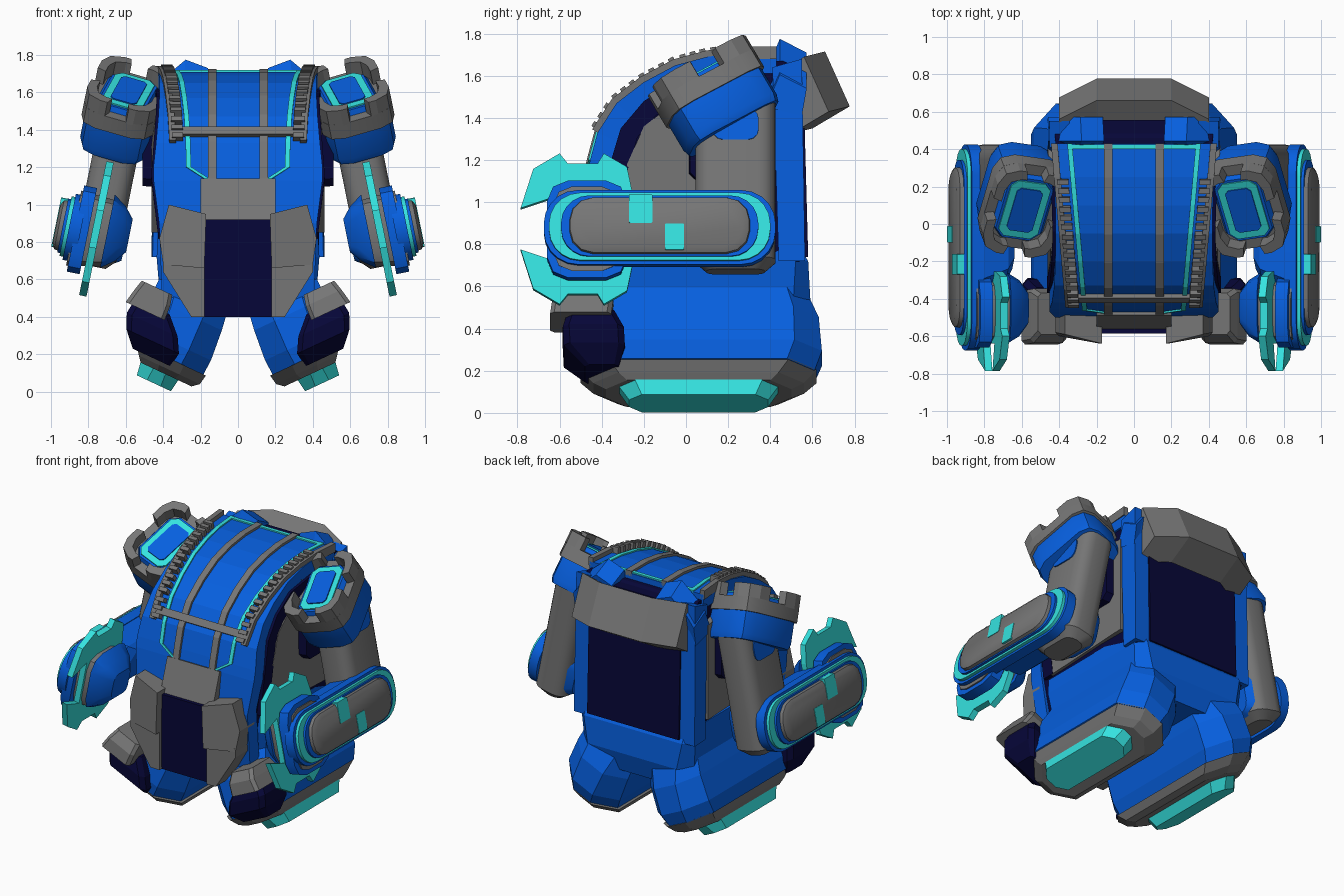
import bpy, bmesh, math
from mathutils import Matrix, Vector

cube = bpy.data.objects.get("Cube")
if cube:
    bpy.data.objects.remove(cube, do_unlink=True)


def material(name, rgb):
    m = bpy.data.materials.new(name)
    m.use_nodes = True
    m.diffuse_color = (*rgb, 1)
    m.node_tree.nodes["Principled BSDF"].inputs["Base Color"].default_value = (*rgb, 1)
    return m


BLUE = material("bright blue", (.002, .115, .74))
CYAN = material("cyan", (.035, .76, .74))
GREY = material("mid grey", (.18, .18, .18))
NAVY = material("dark navy", (.002, .002, .04))

ID = Matrix.Identity(4)
# Axis swaps: profile (a, b) with depth u
SIDE = Matrix(((0, 0, 1, 0), (1, 0, 0, 0), (0, 1, 0, 0), (0, 0, 0, 1)))   # a=y b=z u=x
FRONT = Matrix(((1, 0, 0, 0), (0, 0, 1, 0), (0, 1, 0, 0), (0, 0, 0, 1)))  # a=x b=z u=y


def loft(name, rings, mat, M=ID, mirror=False, smooth=False):
    """Skin a list of matching closed rings and cap both ends."""
    bm = bmesh.new()
    vs = [[bm.verts.new(M @ Vector(p)) for p in r] for r in rings]
    n = len(vs[0])
    for a, b in zip(vs, vs[1:]):
        for i in range(n):
            j = (i + 1) % n
            bm.faces.new((a[i], a[j], b[j], b[i]))
    bm.faces.new(vs[0][::-1])
    bm.faces.new(vs[-1])
    bmesh.ops.recalc_face_normals(bm, faces=bm.faces)
    me = bpy.data.meshes.new(name)
    bm.to_mesh(me)
    bm.free()
    me.materials.append(mat)
    if smooth:
        me.shade_smooth()
        me.set_sharp_from_angle(angle=math.radians(32))
    ob = bpy.data.objects.new(name, me)
    bpy.context.collection.objects.link(ob)
    if mirror:
        mod = ob.modifiers.new("Mirror", 'MIRROR')
        mod.use_mirror_merge = False
    return ob


def rounded(cx, cy, hx, hy, c, n=1):
    """Rectangle with chamfered (n=1) or rounded corners."""
    pts = []
    for k, (sx, sy) in enumerate(((1, 1), (-1, 1), (-1, -1), (1, -1))):
        for i in range(n + 1):
            a = math.pi / 2 * (k + i / n)
            pts.append((cx + sx * (hx - c) + c * math.cos(a), cy + sy * (hy - c) + c * math.sin(a)))
    return pts


def stack(name, sections, mat, M=ID, mirror=True, n=1):
    """Sections are (height, centre a, centre b, half a, half b, corner)."""
    rings = [[(x, y, s[0]) for x, y in rounded(*s[1:], n)] for s in sections]
    return loft(name, rings, mat, M, mirror, n > 1)


def prism(name, pts, u0, u1, mat, M=ID, mirror=True):
    return loft(name, [[(a, b, u) for a, b in pts] for u in (u0, u1)], mat, M, mirror)


def band(name, path, xin, xout, t_out, t_in, mat, mirror=False):
    """Strap following a path in the side plane, between two x limits."""
    rings = []
    for i, p in enumerate(path):
        q, r = Vector(path[max(i - 1, 0)]), Vector(path[min(i + 1, len(path) - 1)])
        d = (r - q).normalized()
        nrm = Vector((-d.y, d.x))
        o, s = Vector(p) + nrm * t_out, Vector(p) - nrm * t_in
        a, b = xin(*p), xout(*p)
        rings.append([(a, *o), (b, *o), (b, *s), (a, *s)])
    return loft(name, rings, mat, ID, mirror)


def width(y, z):
    return .475 + .05 * y - .12 * max(0, z - 1.2) - .14 * min(.35, max(0, 1.1 - z))


def edge(y, z):
    return .31 + .09 * y if z > 1.19 else .16 + 1.5 * max(0, z - 1.13)


def offset(d):
    return lambda y, z: edge(y, z) + d


def beside(d):
    return lambda y, z: width(y, z) + d


def const(d):
    return lambda y, z: d


# Torso: dark core, blue shells and arched panel
hump = [(-.47, 1.13), (-.455, 1.2), (-.42, 1.33), (-.33, 1.47), (-.2, 1.57), (-.05, 1.65), (.1, 1.69),
        (.25, 1.71), (.43, 1.71)]
outline = [(-.42, .6), (-.45, .9)] + [(y + .03, z - .04) for y, z in hump] + [(.53, 1.64), (.54, .72)]
loft("torso_core", [[(s * (width(y, z) - .02), y, z) for y, z in outline] for s in (-1, 1)], NAVY)
band("torso_shell", [(-.44, .45), (-.5, .9)] + hump, edge, beside(0), 0, .1, BLUE, True)
band("arched_panel", hump, lambda y, z: -edge(y, z), edge, 0, .06, BLUE)
band("panel_trim", hump, offset(-.018), offset(.008), .009, .02, CYAN, True)
band("panel_top_trim", [(.4, 1.71), (.425, 1.71)], const(-.33), const(.33), .009, .02, CYAN)
band("panel_strip", hump, const(.115), const(.16), .016, .02, GREY, True)
band("panel_cross_strip", [(-.405, 1.365), (-.378, 1.405)], const(-.34), const(.34), .022, .03, GREY)
band("shoulder_rail", hump[2:], offset(.06), offset(.095), .03, .03, GREY, True)

# Row of small teeth beside each rail
for i in range(16):
    t = 2.15 + 4.7 * i / 15
    k = int(t)
    a, b = Vector(hump[k]), Vector(hump[k + 1])
    p, d = a.lerp(b, t - k), (b - a).normalized() * .014
    band(f"rail_tooth_{i + 1}", [tuple(p - d), tuple(p + d)], offset(.02), offset(.08), .042, .02, GREY, True)

# Flanks: dark arch around a grey panel, dark arm joint
band("flank_rim", [(-.37, .85), (-.37, 1.15), (-.31, 1.35), (-.2, 1.48), (-.04, 1.58), (.2, 1.62)],
     beside(-.06), beside(.008), 0, .09, NAVY, True)
flank = [(-.3, .85), (-.28, 1.18), (-.2, 1.36), (-.02, 1.5), (.2, 1.54), (.42, 1.5), (.42, .85)]
loft("flank_panel", [[(width(y, z) + d, y, z) for y, z in flank] for d in (-.06, .002)], GREY, ID, True)
stack("arm_joint", [(.4, .18, 1.29, .17, .2, .04), (.51, .18, 1.29, .16, .19, .04)], NAVY, SIDE)

# Front plates
band("chest_plate", [(-.555, .9), (-.475, 1.135)], const(-.2), const(.2), .012, .06, GREY)
band("front_apron", [(-.55, .4), (-.56, .92)], const(-.19), const(.19), .025, .1, NAVY)
prism("hip_plate", [(.18, .4), (.25, .4), (.4, .64), (.4, .7), (.18, .7)], -.6, -.44, GREY, FRONT)
loft("upper_hip_plate", [[(.18, y, .66), (.4, y + .04, .68), (.42, y + .06, .82), (.37, y + .05, 1), (.17, y, .95)]
                         for y in (-.64, -.48)], GREY, ID, True)

# Back: posts, shoulder blocks, dark panel and curved plate
post = [(.41, 1.64), (.55, 1.68), (.565, .72), (.44, .72)]
loft("back_post", [[(.345, y, z) for y, z in post], [(width(y, z) + .008, y, z) for y, z in post]], BLUE, ID, True)
block = [(.38, 1.62), (.445, 1.775), (.573, 1.71), (.55, 1.58)]
loft("shoulder_block", [[(x + (1.775 - z) * lean, y, z - drop) for y, z in block]
                        for x, drop, lean in ((.16, .045, .1), (.28, 0, .1), (.4, .1, .1), (.46, .17, 0))],
     BLUE, ID, True)
prism("back_panel", [(.45, 1.66), (.555, 1.66), (.58, .74), (.45, .74)], -.35, .35, NAVY, SIDE, False)
plate = [(.54, 1.635), (.66, 1.715), (.777, 1.455), (.6, 1.35)]
loft("back_plate", [[(x, y - d, z - d / 4) for y, z in plate]
                    for x, d in ((-.4, .1), (-.2, 0), (.2, 0), (.4, .1))], GREY)

# Pelvis
stack("pelvis", [(.4, 0, .1, .34, .45, .1), (.54, 0, .11, .42, .48, .08), (.72, 0, .1, .435, .48, .06),
                 (.82, 0, .07, .43, .45, .06)], BLUE, mirror=False)

# Legs, splayed outwards
LEG = Matrix.Translation((.45, 0, .045)) @ Matrix.Rotation(math.radians(-25), 4, 'Y')
stack("sole", [(0, 0, .06, .1, .33, .06), (.09, 0, .06, .115, .39, .08)], CYAN, LEG)
stack("foot_band", [(.07, -.04, .06, .15, .44, .1), (.1, -.045, .06, .18, .5, .12),
                    (.155, -.03, .06, .205, .56, .13)], GREY, LEG)
stack("leg", [(.15, -.02, .06, .2, .55, .13), (.24, -.01, .07, .215, .575, .13),
              (.41, 0, .07, .21, .56, .12), (.54, .01, .09, .2, .48, .1), (.72, .02, .1, .18, .47, .08)], BLUE, LEG)
stack("toe_cap", [(.12, .07, -.4, .11, .08, .02), (.2, .1, -.435, .155, .145, .03),
                  (.28, .14, -.44, .15, .145, .03), (.37, .18, -.45, .1, .11, .03)], NAVY, LEG)
stack("toe_block", [(.33, .205, -.5, .115, .145, .02), (.41, .2, -.49, .105, .145, .02),
                    (.47, .2, -.48, .09, .11, .02)], GREY, LEG)

# Upper arms and shoulder cups
ARM = Matrix.Translation((.757, 0, .87)) @ Matrix.Rotation(math.radians(-11.5), 4, 'Y')
stack("upper_arm", [(-.2, -.02, .235, .07, .14, .06), (-.15, -.02, .235, .12, .19, .08),
                    (.62, -.02, .235, .12, .19, .08)], GREY, ARM, n=4)
stack("arm_window", [(.08, .235, .49, .11, .075, .05), (.107, .235, .49, .11, .075, .05)], BLUE, ARM @ SIDE, n=3)
CUP = (ARM @ Matrix.Translation((-.022, .139, .645)) @ Matrix.Rotation(math.radians(30), 4, 'X')
       @ Matrix.Rotation(math.radians(9), 4, 'Z'))
stack("shoulder_cup", [(-.175, 0, 0, .17, .235, .09), (-.14, 0, 0, .185, .245, .1), (0, 0, 0, .185, .245, .1)],
      BLUE, CUP, n=2)
stack("shoulder_rim", [(0, 0, 0, .2, .256, .1), (.09, 0, 0, .2, .256, .1)], GREY, CUP, n=2)
outer = [(.2, .07), (.2, .156), (.17, .226), (.1, .256), (.06, .256)]
for sx in (1, -1):
    for sy in (1, -1):
        pts = [(sx * a, sy * b) for a, b in outer]
        pts += [(a * .76, b * .8) for a, b in reversed(pts)]
        prism(f"rim_tooth_{'outer' if sx > 0 else 'inner'}_{'back' if sy > 0 else 'front'}",
              pts, .08, .175, GREY, CUP)
stack("cup_core", [(.08, 0, 0, .15, .2, .07), (.12, 0, 0, .125, .185, .05)], BLUE, CUP)
stack("cup_light", [(.11, 0, 0, .11, .17, .035), (.129, 0, 0, .11, .17, .035)], CYAN, CUP)
stack("cup_lens", [(.12, 0, 0, .072, .13, .02), (.136, 0, 0, .072, .13, .02)], BLUE, CUP)

# Forearms: layered outer shield
OUT = ARM @ SIDE
for name, u0, u1, hy, hz, mat in (("forearm_shield", .08, .145, .55, .18, BLUE),
                                  ("shield_light", .14, .165, .525, .163, CYAN),
                                  ("shield_step", .16, .18, .468, .147, BLUE)):
    stack(name, [(u, -.125, -.018, hy, hz, hz * .9) for u in (u0, u1)], mat, OUT, n=5)
stack("shield_plate", [(.17, -.125, -.018, .43, .138, .11), (.2, -.125, -.018, .425, .133, .11),
                       (.215, -.125, -.018, .395, .105, .09)], GREY, OUT, n=3)
prism("shield_mark_upper", rounded(-.215, .058, .055, .07, .004), .18, .218, CYAN, OUT)
prism("shield_mark_lower", rounded(-.055, -.078, .045, .063, .004), .18, .218, CYAN, OUT)
stack("forearm_body", [(-.1, -.02, 0, .22, .1, .06), (-.06, 0, -.01, .32, .14, .08),
                       (.1, 0, 0, .4, .16, .1)], BLUE, OUT)
stack("elbow_cover", [(-.165, .235, -.02, .13, .12, .06), (-.1, .235, -.02, .175, .16, .08)], BLUE, OUT, n=3)

# Saw blades and hubs
half = [(-.255, .18), (-.28, .3), (-.39, .365), (-.42, .315), (-.56, .315), (-.6, .365), (-.725, .29),
        (-.785, .1), (-.64, .15)]
prism("saw_blade", half + [(a, -b) for a, b in reversed(half)], -.02, .02, CYAN, OUT)
stack("inner_hub", [(-.18, -.45, 0, .09, .09, .04), (-.13, -.45, 0, .15, .15, .07),
                    (-.06, -.45, 0, .19, .2, .1)], BLUE, OUT, n=2)
stack("hub_washer", [(-.07, -.46, -.01, .16, .18, .08), (.12, -.47, -.02, .16, .205, .09)], GREY, OUT, n=2)
stack("outer_hub", [(.04, -.47, -.02, .19, .235, .1), (.11, -.47, -.02, .19, .235, .1)], BLUE, OUT, n=2)
